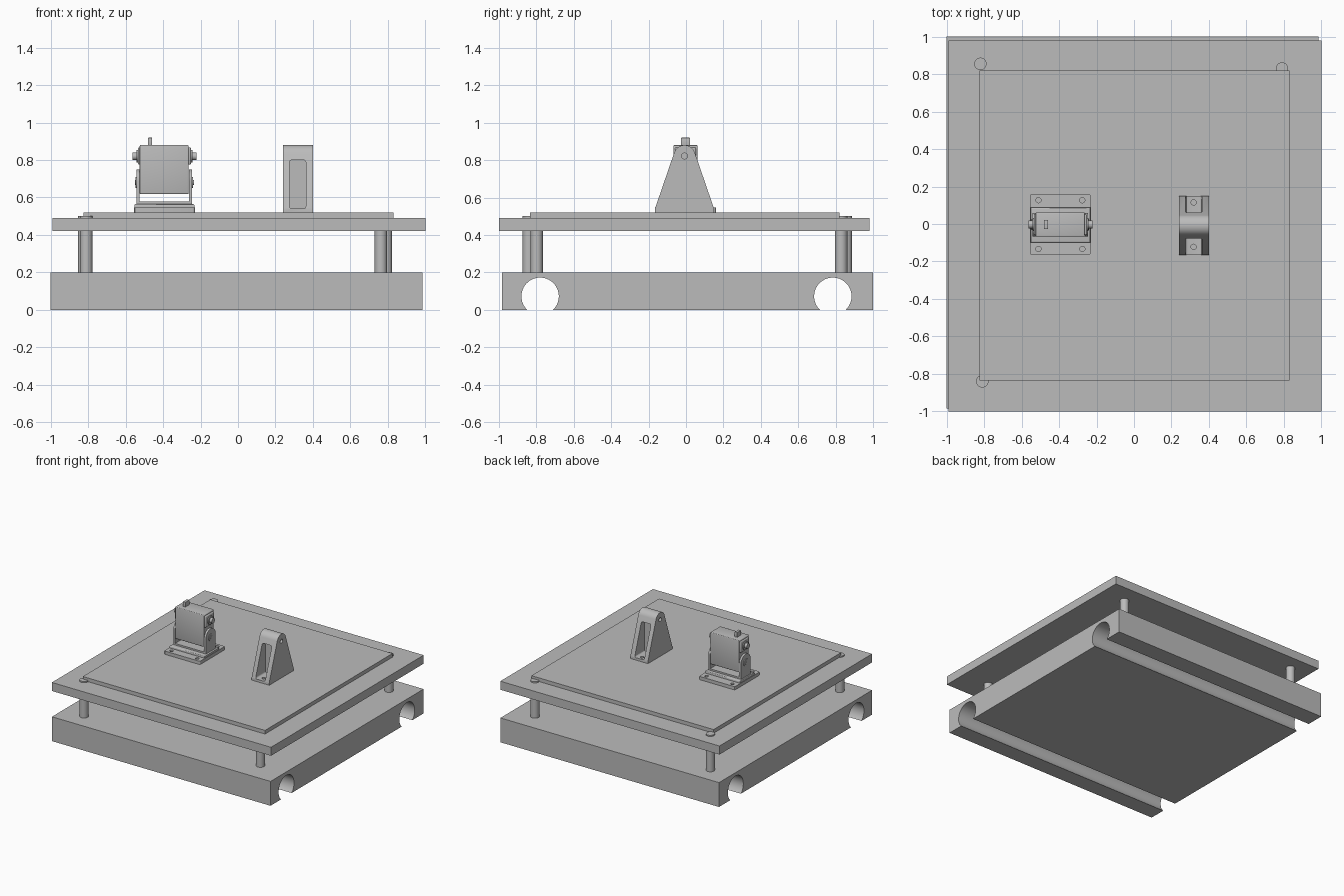
import bpy, bmesh
from math import sin, cos, pi, asin, atan2, acos, hypot
from mathutils import Vector, Matrix

if "Cube" in bpy.data.objects:
    bpy.data.objects.remove(bpy.data.objects["Cube"], do_unlink=True)

grey = bpy.data.materials.new("plain grey")
grey.use_nodes = True
grey.diffuse_color = (0.5, 0.5, 0.5, 1)
bsdf = next(n for n in grey.node_tree.nodes if n.type == 'BSDF_PRINCIPLED')
bsdf.inputs["Base Color"].default_value = grey.diffuse_color


def finish(name, bm):
    bmesh.ops.recalc_face_normals(bm, faces=bm.faces)
    mesh = bpy.data.meshes.new(name)
    bm.to_mesh(mesh)
    bm.free()
    mesh.materials.append(grey)
    ob = bpy.data.objects.new(name, mesh)
    bpy.context.collection.objects.link(ob)
    return ob


def box(name, x, y, z, bevel=0, edges="xyz"):
    """Box from three ranges; bevels the edges running along the given axes."""
    bm = bmesh.new()
    bmesh.ops.create_cube(bm, size=1)
    for v in bm.verts:
        v.co = [r[0] if c < 0 else r[1] for c, r in zip(v.co, (x, y, z))]
    if bevel:
        picked = [e for e in bm.edges if any(
            abs((e.verts[0].co - e.verts[1].co).normalized()["xyz".index(a)]) > 0.9 for a in edges)]
        bmesh.ops.bevel(bm, geom=picked, offset=bevel, segments=3, profile=0.5, affect='EDGES')
    return finish(name, bm)


def rod(name, centre, radius, length, axis="z", sides=32):
    bm = bmesh.new()
    bmesh.ops.create_cone(bm, cap_ends=True, segments=sides, radius1=radius, radius2=radius, depth=length)
    turn = Matrix.Rotation(pi / 2, 4, 'Y') if axis == "x" else Matrix()
    bmesh.ops.transform(bm, matrix=Matrix.Translation(centre) @ turn, verts=bm.verts)
    return finish(name, bm)


def prism(name, profile, x0, x1):
    """Extrude a (y, z) outline along x."""
    bm = bmesh.new()
    face = bm.faces.new([bm.verts.new((x0, y, z)) for y, z in profile])
    new = bmesh.ops.extrude_face_region(bm, geom=[face])["geom"]
    bmesh.ops.translate(bm, vec=(x1 - x0, 0, 0), verts=[v for v in new if isinstance(v, bmesh.types.BMVert)])
    return finish(name, bm)


def arc(cy, cz, r, a0, a1, n=24):
    return [(cy + r * cos(a0 + (a1 - a0) * i / n), cz + r * sin(a0 + (a1 - a0) * i / n)) for i in range(n + 1)]


def cut(ob, cutters):
    for c in cutters:
        mod = ob.modifiers.new("cut", 'BOOLEAN')
        mod.operation, mod.solver, mod.object = 'DIFFERENCE', 'EXACT', c
    bpy.context.view_layer.update()
    mesh = bpy.data.meshes.new_from_object(ob.evaluated_get(bpy.context.evaluated_depsgraph_get()))
    ob.modifiers.clear()
    ob.data = mesh
    for c in cutters:
        bpy.data.objects.remove(c, do_unlink=True)


# Base slab with two round channels along the underside
groove_r, groove_z = 0.1, 0.072
dip = asin(groove_z / groove_r)
outline = [(-0.985, 0)]
for cy in (-0.78, 0.785):
    outline += arc(cy, groove_z, groove_r, pi + dip, -dip, 40)
outline += [(1, 0), (1, 0.2), (-0.985, 0.2)]
prism("base_slab", outline, -1, 0.985)

# Upper platform, raised sheet and posts
box("platform", (-0.99, 1), (-1, 0.98), (0.42, 0.49))
box("raised_sheet", (-0.825, 0.83), (-0.835, 0.82), (0.485, 0.52))
for i, (x, y) in enumerate([(-0.82, 0.855), (0.79, 0.83), (-0.81, -0.84), (0.763, -0.798)]):
    rod(f"post_{i + 1}", (x, y, 0.349), 0.033, 0.302)

# Wedge-shaped support with rounded top, side pockets and holes
top_y, top_z, top_r = -0.008, 0.822, 0.058


def tangent_angle(foot_y, foot_z):
    dy, dz = foot_y - top_y, foot_z - top_z
    return atan2(dz, dy) + acos(top_r / hypot(dy, dz))


a = tangent_angle(0.15, 0.54)
wedge = [(-0.166, 0.52), (0.15, 0.52), (0.15, 0.54)] + arc(top_y, top_z, top_r, a, pi - a) + [(-0.166, 0.54)]
support = prism("support", wedge, 0.24, 0.4)
cut(support, [
    box("pocket_front", (0.275, 0.362), (-0.4, -0.035), (0.54, 0.8), 0.012, "y"),
    box("pocket_back", (0.275, 0.362), (0.02, 0.4), (0.54, 0.8), 0.012, "y"),
    rod("pivot_hole", (0.32, top_y, top_z), 0.016, 0.4, "x"),
    rod("screw_hole_front", (0.318, -0.122, 0.535), 0.014, 0.06),
    rod("screw_hole_back", (0.318, 0.115, 0.535), 0.014, 0.06)])

# Motor mount foot with screw holes
mid = -0.393
foot = box("mount_foot", (-0.556, -0.23), (-0.165, 0.16), (0.52, 0.547), 0.012, "z")
cut(foot, [rod("foot_hole", (mid + sx * 0.117, y, 0.54), 0.014, 0.08)
           for sx in (-1, 1) for y in (-0.133, 0.127)])
box("mount_riser", (-0.553, -0.233), (-0.1, 0.088), (0.53, 0.565), 0.008, "xy")

# U bracket: floor and two round-topped cheeks
box("bracket_floor", (-0.541, -0.245), (-0.066, 0.06), (0.56, 0.578))
cheek = [(-0.066, 0.565), (0.06, 0.565)] + arc(-0.003, 0.687, 0.063, 0, pi)
for side, sx in (("left", 1), ("right", -1)):
    x = mid + sx * 0.14
    prism(f"bracket_cheek_{side}", cheek, x - 0.008, x + 0.008)
    rod(f"bracket_pivot_{side}", (x + sx * 0.004, -0.003, 0.68), 0.03, 0.018, "x")
    rod(f"pivot_screw_{side}", (x + sx * 0.006, -0.003, 0.68), 0.014, 0.022, "x")
    # Output shaft, its hub and the end cover of the motor
    box(f"motor_cover_{side}", sorted((mid + sx * 0.12, mid + sx * 0.142)), (-0.06, 0.053), (0.775, 0.868), 0.008)
    rod(f"shaft_hub_{side}", (mid + sx * 0.14, -0.003, 0.82), 0.034, 0.02, "x")
    rod(f"output_shaft_{side}", (mid + sx * 0.15, -0.003, 0.82), 0.021, 0.042, "x")

# Motor body with its top tab
box("motor_body", (-0.525, -0.263), (-0.068, 0.062), (0.618, 0.88), 0.006)
box("motor_top_tab", (-0.48, -0.458), (-0.028, 0.022), (0.87, 0.92), 0.004, "xy")

# Smooth the round parts while keeping edges sharp
bpy.ops.object.select_all(action='DESELECT')
for ob in bpy.context.collection.objects:
    if ob.type == 'MESH' and grey.name in ob.data.materials:
        ob.select_set(True)
        bpy.context.view_layer.objects.active = ob
bpy.ops.object.shade_smooth_by_angle(angle=pi / 6)
bpy.ops.object.select_all(action='DESELECT')
